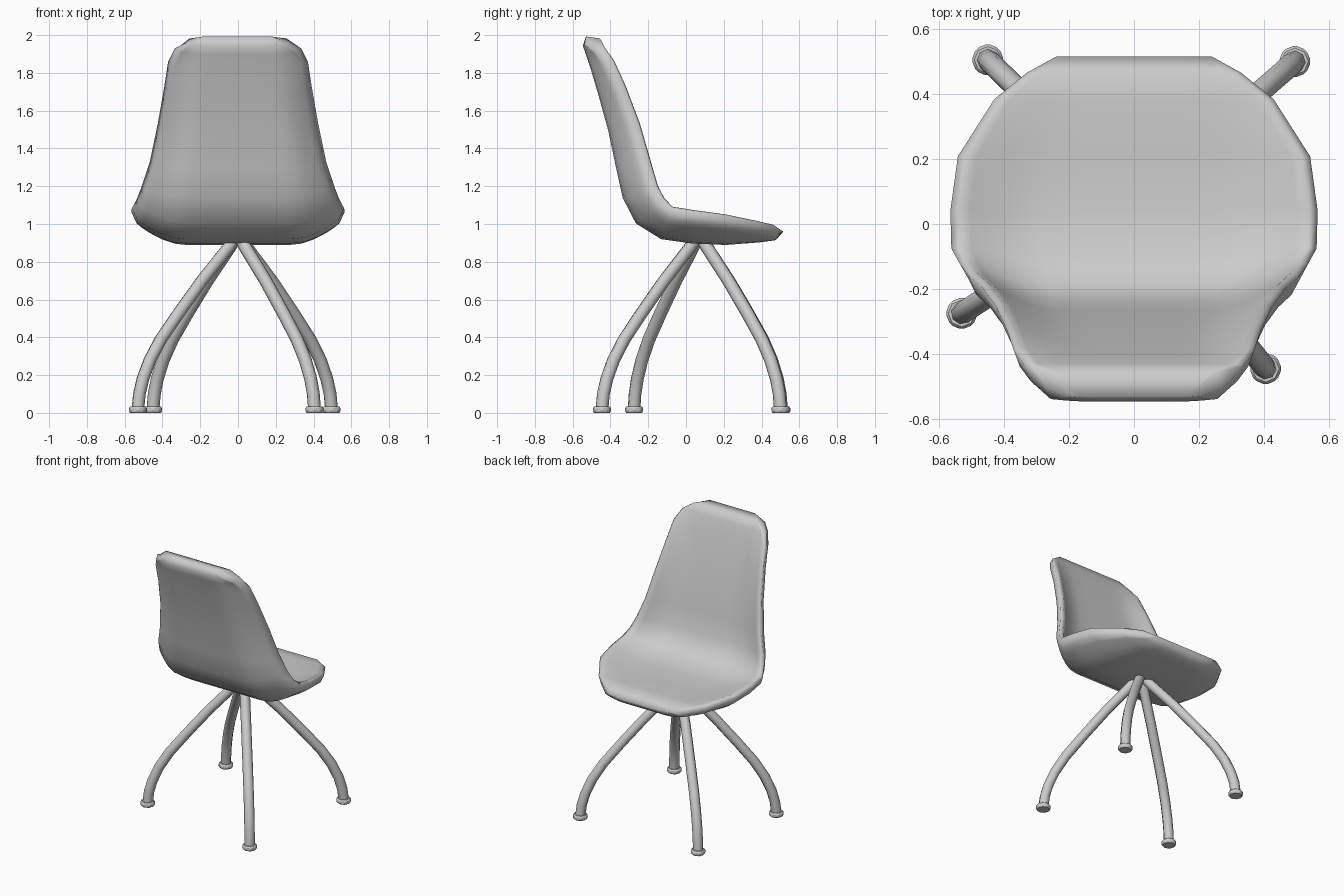
import bpy, bmesh
from mathutils import Vector

if "Cube" in bpy.data.objects:
    bpy.data.objects.remove(bpy.data.objects["Cube"])

# Shell stations from top of back to front lip: y, z, half width, rim lift, padding
STATIONS = [
    (-0.530, 1.993, 0.18, 0.00, 0.00), (-0.512, 1.958, 0.27, 0.01, 0.062),
    (-0.495, 1.910, 0.335, 0.06, 0.068), (-0.470, 1.835, 0.37, 0.085, 0.068),
    (-0.430, 1.700, 0.39, 0.105, 0.068), (-0.375, 1.500, 0.425, 0.125, 0.068),
    (-0.333, 1.300, 0.467, 0.14, 0.068), (-0.300, 1.150, 0.51, 0.15, 0.068),
    (-0.238, 1.028, 0.535, 0.155, 0.068), (-0.120, 0.955, 0.562, 0.135, 0.068),
    (0.030, 0.934, 0.565, 0.13, 0.068), (0.210, 0.926, 0.542, 0.115, 0.068),
    (0.390, 0.940, 0.43, 0.065, 0.065), (0.470, 0.951, 0.33, 0.03, 0.045),
    (0.515, 0.960, 0.24, 0.0, 0.0),
]
UNDER = 0.037
HALF = [0.3, 0.5, 0.62, 0.73, 0.82, 0.89, 0.95, 1.0]
ACROSS = [-u for u in reversed(HALF)] + [0] + HALF


def ramp(u, start, end, power):
    return min(1.0, max(0.0, (abs(u) - start) / (end - start))) ** power


# Seat shell: outer and padded inner sheets that meet at a shared rim
bm = bmesh.new()
outer, inner = [], []
last = len(STATIONS) - 1
for i, (y, z, w, lift, pad) in enumerate(STATIONS):
    a, b = STATIONS[max(i - 1, 0)], STATIONS[min(i + 1, last)]
    t = Vector((0, b[0] - a[0], b[1] - a[1])).normalized()
    n = Vector((0, -t.z, t.y))
    row_out, row_in = [], []
    for u in ACROSS:
        base = Vector((u * w, y, z))
        curl = lift * ramp(u, 0.53, 1.0, 1.7)
        if i in (0, last) or abs(u) == 1.0:
            v = bm.verts.new(base + n * curl)
            row_out.append(v)
            row_in.append(v)
        else:
            top = pad + max(0.0, lift + 0.01 - pad) * ramp(u, 0.5, 0.95, 1.6)
            row_out.append(bm.verts.new(base + n * (curl - UNDER)))
            row_in.append(bm.verts.new(base + n * top))
    outer.append(row_out)
    inner.append(row_in)
for rows in (outer, inner):
    for r, s in zip(rows, rows[1:]):
        for j in range(len(r) - 1):
            bm.faces.new((r[j], r[j + 1], s[j + 1], s[j]))
bmesh.ops.recalc_face_normals(bm, faces=bm.faces)
me = bpy.data.meshes.new("seat_shell")
bm.to_mesh(me)
bm.free()
for p in me.polygons:
    p.use_smooth = True
shell = bpy.data.objects.new("seat_shell", me)
bpy.context.collection.objects.link(shell)

# Legs: bent tubes spreading from a point under the seat, each on a small glide
HUB = Vector((0, 0.07, 0))
FEET = {"front_left": (-0.45, 0.505), "front_right": (0.495, 0.5),
        "back_left": (-0.53, -0.275), "back_right": (0.405, -0.445)}
BEND = [(0.03, 0.93), (0.09, 0.88), (0.36, 0.70), (0.59, 0.53), (0.77, 0.39),
        (0.88, 0.28), (0.95, 0.18), (0.985, 0.10), (1.0, 0.02)]
for name, (x, y) in FEET.items():
    foot = Vector((x, y, 0))
    cu = bpy.data.curves.new(name + "_leg", 'CURVE')
    cu.dimensions = '3D'
    cu.bevel_depth = 0.034
    cu.bevel_resolution = 2
    cu.use_fill_caps = True
    sp = cu.splines.new('POLY')
    sp.points.add(len(BEND) - 1)
    for p, (f, z) in zip(sp.points, BEND):
        c = HUB.lerp(foot, f)
        p.co = (c.x, c.y, z, 1)
    bpy.context.collection.objects.link(bpy.data.objects.new(name + "_leg", cu))

    bpy.ops.mesh.primitive_cylinder_add(vertices=8, radius=0.05, depth=0.034,
                                        location=(x, y, 0.017))
    glide = bpy.context.object
    glide.name = name + "_glide"
    m = glide.modifiers.new("soften", 'BEVEL')
    m.width = 0.008
    bpy.ops.object.shade_smooth_by_angle()
